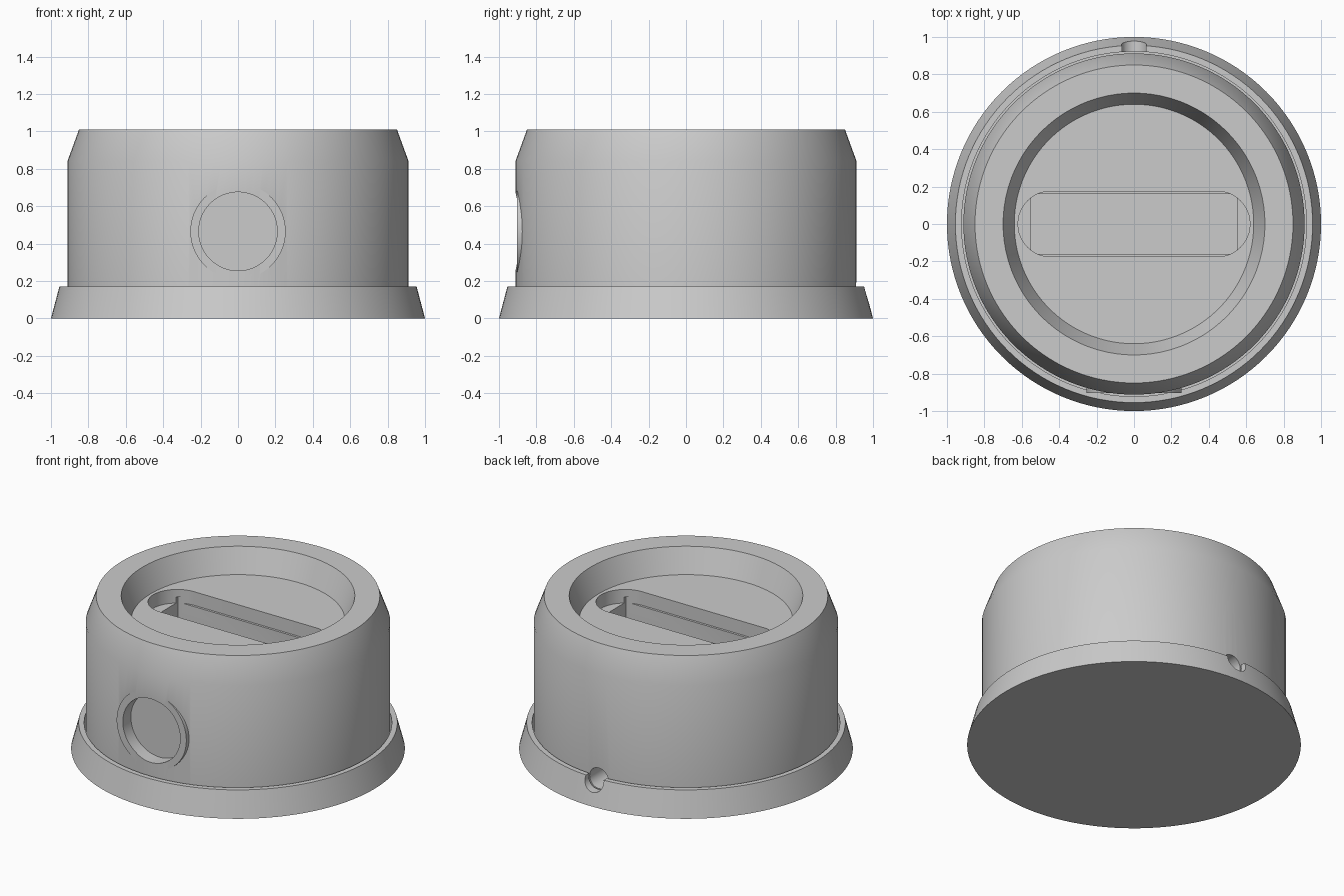
import bpy
import math

if "Cube" in bpy.data.objects:
    bpy.data.objects.remove(bpy.data.objects["Cube"], do_unlink=True)

grey = bpy.data.materials.new("plain grey")
grey.use_nodes = True
COLOR = (0.6, 0.6, 0.6, 1)
grey.diffuse_color = COLOR
grey.node_tree.nodes["Principled BSDF"].inputs["Base Color"].default_value = COLOR


def make(name, verts, faces):
    mesh = bpy.data.meshes.new(name)
    mesh.from_pydata(verts, [], faces)
    mesh.materials.append(grey)
    obj = bpy.data.objects.new(name, mesh)
    bpy.context.collection.objects.link(obj)
    return obj


def lathe(name, profile, sides=128):
    """Closed solid turned around z; the profile runs from bottom centre to top centre."""
    verts, faces = [], []
    for r, z in profile:
        for i in range(sides):
            a = 2 * math.pi * i / sides
            verts.append((r * math.cos(a), r * math.sin(a), z))
    for k in range(len(profile) - 1):
        for i in range(sides):
            j = (i + 1) % sides
            faces.append((k * sides + i, k * sides + j, (k + 1) * sides + j, (k + 1) * sides + i))
    last = (len(profile) - 1) * sides
    faces.append(tuple(reversed(range(sides))))
    faces.append(tuple(range(last, last + sides)))
    return make(name, verts, faces)


def prism(name, outline, z0, z1):
    """Straight solid with a counter-clockwise outline."""
    n = len(outline)
    verts = [(x, y, z) for z in (z0, z1) for x, y in outline]
    faces = [(i, (i + 1) % n, (i + 1) % n + n, i + n) for i in range(n)]
    faces += [tuple(reversed(range(n))), tuple(range(n, 2 * n))]
    return make(name, verts, faces)


def stadium(half_x, r, steps=24):
    """Slot outline with round ends."""
    pts = []
    for side, start in ((1, -math.pi / 2), (-1, math.pi / 2)):
        for i in range(steps + 1):
            a = start + math.pi * i / steps
            pts.append((side * (half_x - r) + r * math.cos(a), r * math.sin(a)))
    return pts


def rod(name, r, y0, y1, z, sides=64):
    """Cylinder lying along y."""
    ring = [(r * math.cos(2 * math.pi * i / sides), r * math.sin(2 * math.pi * i / sides))
            for i in range(sides)]
    obj = prism(name, ring, -y1, -y0)
    for v in obj.data.vertices:
        x, y, h = v.co
        v.co = (x, -h, y + z)
    return obj


def boolean(obj, tool, operation="DIFFERENCE"):
    mod = obj.modifiers.new(tool.name, "BOOLEAN")
    mod.object = tool
    mod.operation = operation
    mod.solver = "EXACT"
    bpy.context.view_layer.objects.active = obj
    bpy.ops.object.modifier_apply(modifier=mod.name)


def discard(*tools):
    for tool in tools:
        bpy.data.objects.remove(tool, do_unlink=True)


# Flared base with a shallow socket for the body
base = lathe("base", [(1, 0), (0.955, 0.17), (0.922, 0.17), (0.922, 0.06)])

# Main body with tapered shoulder and conical recess in the top
body = lathe("body", [(0.912, 0.06), (0.912, 0.84), (0.85, 1.01), (0.70, 1.01), (0.64, 0.85)])

# Round boss on the front with a shallow bore
boss = rod("boss", 0.255, -0.904, -0.75, 0.465)
bore = rod("bore", 0.21, -1.1, -0.82, 0.465)
boolean(body, boss, "UNION")
boolean(body, bore)

# Round-ended slot above a rectangular pocket
slot = prism("slot", stadium(0.62, 0.175), 0.76, 0.95)
pocket = prism("pocket", [(-0.55, -0.16), (0.55, -0.16), (0.55, 0.16), (-0.55, 0.16)], 0.45, 0.8)
boolean(body, slot)
boolean(body, pocket)

# Cable hole through the back
cable = rod("cable_hole", 0.068, 0.7, 1.1, 0.15, 32)
boolean(body, cable)
boolean(base, cable)
discard(boss, bore, slot, pocket, cable)

# Smooth shading with crisp edges
for obj in (base, body):
    bpy.ops.object.select_all(action="DESELECT")
    obj.select_set(True)
    bpy.context.view_layer.objects.active = obj
    bpy.ops.object.shade_smooth_by_angle(angle=math.radians(30))
